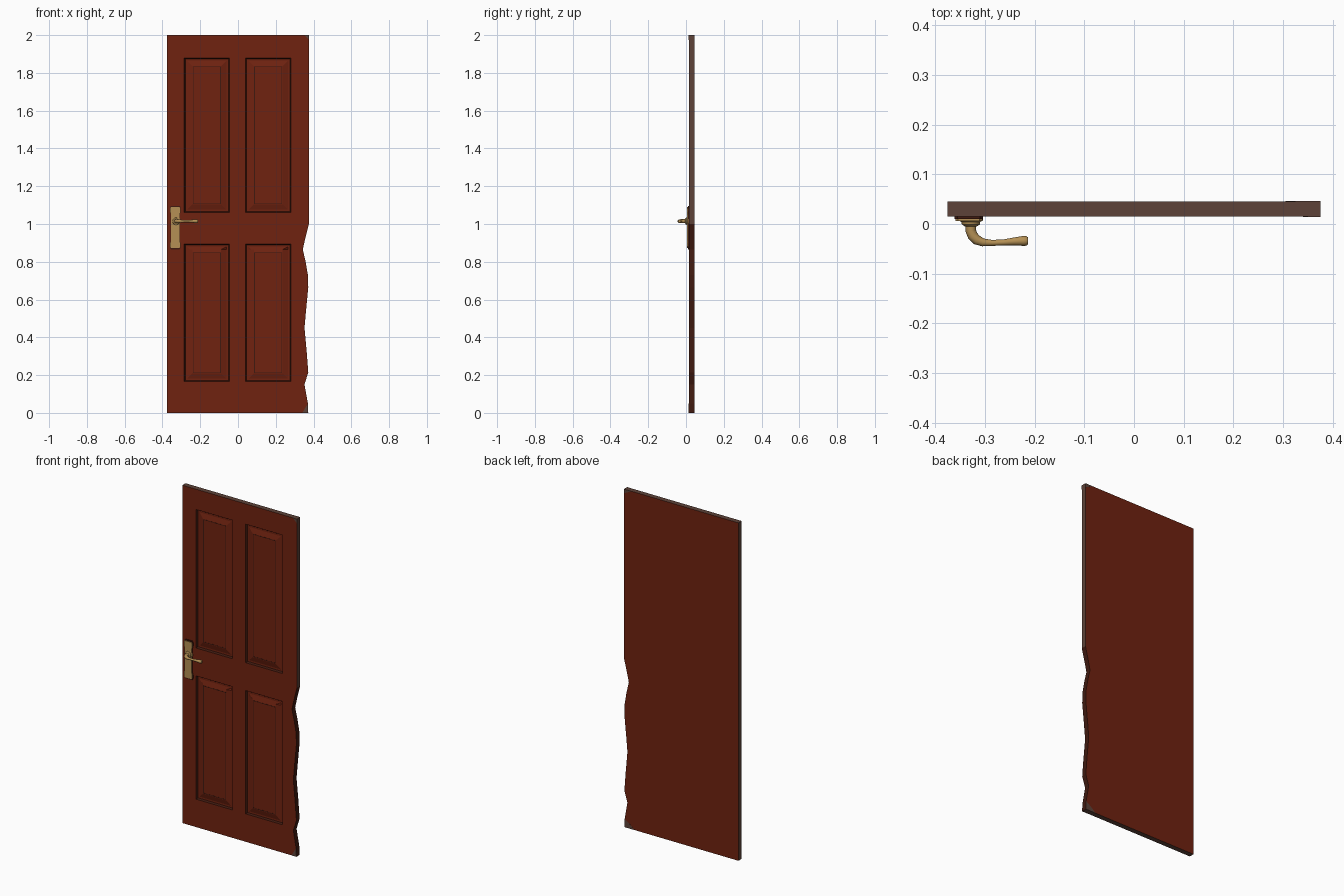
import bpy
import bmesh
import math
from mathutils import Matrix, Vector

if "Cube" in bpy.data.objects:
    bpy.data.objects.remove(bpy.data.objects["Cube"], do_unlink=True)

FRONT, BACK = 0.015, 0.045
HALF = 0.375


def material(name, rgb):
    m = bpy.data.materials.new(name)
    m.use_nodes = True
    m.diffuse_color = (*rgb, 1)
    m.node_tree.nodes["Principled BSDF"].inputs["Base Color"].default_value = (*rgb, 1)
    return m


red = material("red paint", (0.16, 0.016, 0.005))
wood = material("bare wood", (0.11, 0.055, 0.04))
dark = material("worn dark paint", (0.05, 0.01, 0.005))
brass = material("brass", (0.46, 0.28, 0.09))


def finish(name, bm, mats):
    bmesh.ops.recalc_face_normals(bm, faces=bm.faces)
    mesh = bpy.data.meshes.new(name)
    bm.to_mesh(mesh)
    bm.free()
    obj = bpy.data.objects.new(name, mesh)
    bpy.context.collection.objects.link(obj)
    for m in mats:
        mesh.materials.append(m)
    return obj


def prism(name, outline, y0, y1, mat):
    """Solid with an (x, z) outline between two depths."""
    bm = bmesh.new()
    a = [bm.verts.new((x, y0, z)) for x, z in outline]
    b = [bm.verts.new((x, y1, z)) for x, z in outline]
    bm.faces.new(a)
    bm.faces.new(b[::-1])
    for i in range(len(a)):
        j = (i + 1) % len(a)
        bm.faces.new((a[i], a[j], b[j], b[i]))
    return finish(name, bm, [mat])


# Broken edge on the left side: (z, x)
ragged = [(0, 0.372), (0.05, 0.37), (0.15, 0.352), (0.215, 0.372), (0.32, 0.364),
          (0.45, 0.352), (0.54, 0.36), (0.665, 0.372), (0.73, 0.37), (0.8, 0.358),
          (0.865, 0.343), (0.92, 0.355), (1.0, HALF), (2, HALF)]


def edge_x(z):
    for (z0, x0), (z1, x1) in zip(ragged, ragged[1:]):
        if z <= z1:
            return x0 + (x1 - x0) * (z - z0) / (z1 - z0)
    return HALF


# Door slab as a grid, extruded from the back to the front
columns = [-HALF, -0.285, -0.045, 0.04, 0.28]
panel_rows = [(0.165, 0.895), (1.06, 1.88)]
panel_columns = [(-0.285, -0.045), (0.04, 0.28)]
levels = sorted({z for z, x in ragged} | {z for pair in panel_rows for z in pair})
bm = bmesh.new()
grid = [[bm.verts.new((x, BACK, z)) for x in columns + [edge_x(z)]] for z in levels]
for low, high in zip(grid, grid[1:]):
    for i in range(len(columns)):
        bm.faces.new((low[i], low[i + 1], high[i + 1], high[i]))
new = bmesh.ops.extrude_face_region(bm, geom=bm.faces[:])["geom"]
bmesh.ops.translate(bm, vec=(0, FRONT - BACK, 0),
                    verts=[v for v in new if isinstance(v, bmesh.types.BMVert)])
bmesh.ops.recalc_face_normals(bm, faces=bm.faces)
bm.normal_update()

# Bare wood on the clean edges, dark paint on the broken one
for f in bm.faces:
    c = f.calc_center_median()
    if abs(f.normal.y) < 0.5:
        f.material_index = 2 if c.x > 0.3 and 0 < c.z < 1 else 1

# Moulded panels: steep groove, flat bottom, sloped rise to the raised field
for z0, z1 in panel_rows:
    for x0, x1 in panel_columns:
        region = []
        for f in bm.faces:
            c = f.calc_center_median()
            if c.y < FRONT + 0.001 and x0 < c.x < x1 and z0 < c.z < z1:
                region.append(f)
        face = bmesh.utils.face_join(region) if len(region) > 1 else region[0]
        bm.normal_update()
        for width, depth in ((0.006, 0.010), (0.010, 0.010), (0.028, 0.002)):
            ring = bmesh.ops.inset_region(bm, faces=[face], thickness=width,
                                          use_even_offset=True)["faces"]
            for v in face.verts:
                v.co.y = FRONT + depth
            bm.normal_update()
            if width == 0.006:
                for f in ring:
                    f.material_index = 2
finish("door_slab", bm, [red, wood, dark])

# Worn lines around each raised field
for z0, z1 in panel_rows:
    for x0, x1 in panel_columns:
        a, b, c, d = x0 + 0.046, x1 - 0.046, z0 + 0.046, z1 - 0.046
        t = 0.0035
        for r in ((a, a + t, c, d), (b - t, b, c, d), (a, b, c, c + t), (a, b, d - t, d)):
            prism("worn_panel_line", [(r[0], r[2]), (r[1], r[2]), (r[1], r[3]), (r[0], r[3])],
                  FRONT + 0.0012, FRONT + 0.003, dark)

# Paint chips on corners, front and back
chips = [[(0.34, 0), (0.372, 0), (0.37, 0.05), (0.358, 0.03)],
         [(0.35, 2), (0.375, 2), (0.375, 1.975)]]
for chip in chips:
    prism("front_chip", chip, FRONT - 0.0008, FRONT + 0.001, wood)
    prism("back_chip", [(HALF - (HALF - x) * 2 if x < 0.36 else x, z) for x, z in chip],
          BACK - 0.001, BACK + 0.0008, wood)


# Handle plate: waisted outline with stepped ends
def plate_outline(grow):
    half = [(0.022, -0.112), (0.028, -0.104), (0.028, -0.085), (0.024, -0.07),
            (0.024, 0.07), (0.028, 0.085), (0.028, 0.104), (0.022, 0.112)]
    pts = half + [(-x, z) for x, z in half[::-1]]
    return [(-0.332 + x * grow, 0.981 + z * grow) for x, z in pts]


prism("handle_plate_base", plate_outline(1.03), 0.010, 0.016, dark)
prism("handle_plate", plate_outline(0.97), 0.006, 0.011, brass)


# Lathed rose where the lever meets the plate
def lathe(name, profile, centre, mat, sides=24):
    bm = bmesh.new()
    pts = [bm.verts.new((r, y, 0)) for r, y in profile]
    edges = [bm.edges.new(pair) for pair in zip(pts, pts[1:])]
    bmesh.ops.spin(bm, geom=pts + edges, cent=(0, 0, 0), axis=(0, 1, 0),
                   angle=math.tau, steps=sides)
    bmesh.ops.remove_doubles(bm, verts=bm.verts, dist=0.0001)
    bmesh.ops.transform(bm, matrix=Matrix.Translation(centre), verts=bm.verts)
    return finish(name, bm, [mat])


AXIS = Vector((-0.328, 0, 1.015))
rose = lathe("handle_rose", [(0, 0.012), (0.024, 0.012), (0.024, 0.007), (0.019, 0.004),
                             (0.018, -0.001), (0.012, -0.005), (0, -0.005)], AXIS, brass)

# Lever: swept round bar that swells toward the tip (x, y, radius)
path = [(-0.328, 0.0, 0.011), (-0.328, -0.014, 0.0105), (-0.324, -0.024, 0.0105),
        (-0.316, -0.032, 0.010), (-0.304, -0.037, 0.008), (-0.285, -0.038, 0.006),
        (-0.262, -0.037, 0.006), (-0.24, -0.035, 0.008), (-0.222, -0.034, 0.010),
        (-0.216, -0.034, 0.0095), (-0.213, -0.034, 0.007)]
curve = bpy.data.curves.new("handle_lever", "CURVE")
curve.dimensions = "3D"
curve.bevel_depth = 1
curve.bevel_resolution = 4
curve.use_fill_caps = True
spline = curve.splines.new("POLY")
spline.points.add(len(path) - 1)
for p, (x, y, r) in zip(spline.points, path):
    p.co = (x, y, AXIS.z, 1)
    p.radius = r
curve.materials.append(brass)
lever = bpy.data.objects.new("handle_lever", curve)
bpy.context.collection.objects.link(lever)

# Mesh the lever and smooth the round brass parts
bpy.ops.object.select_all(action="DESELECT")
lever.select_set(True)
bpy.context.view_layer.objects.active = lever
bpy.ops.object.convert(target="MESH")
rose.select_set(True)
bpy.ops.object.shade_smooth_by_angle(angle=math.radians(40))
